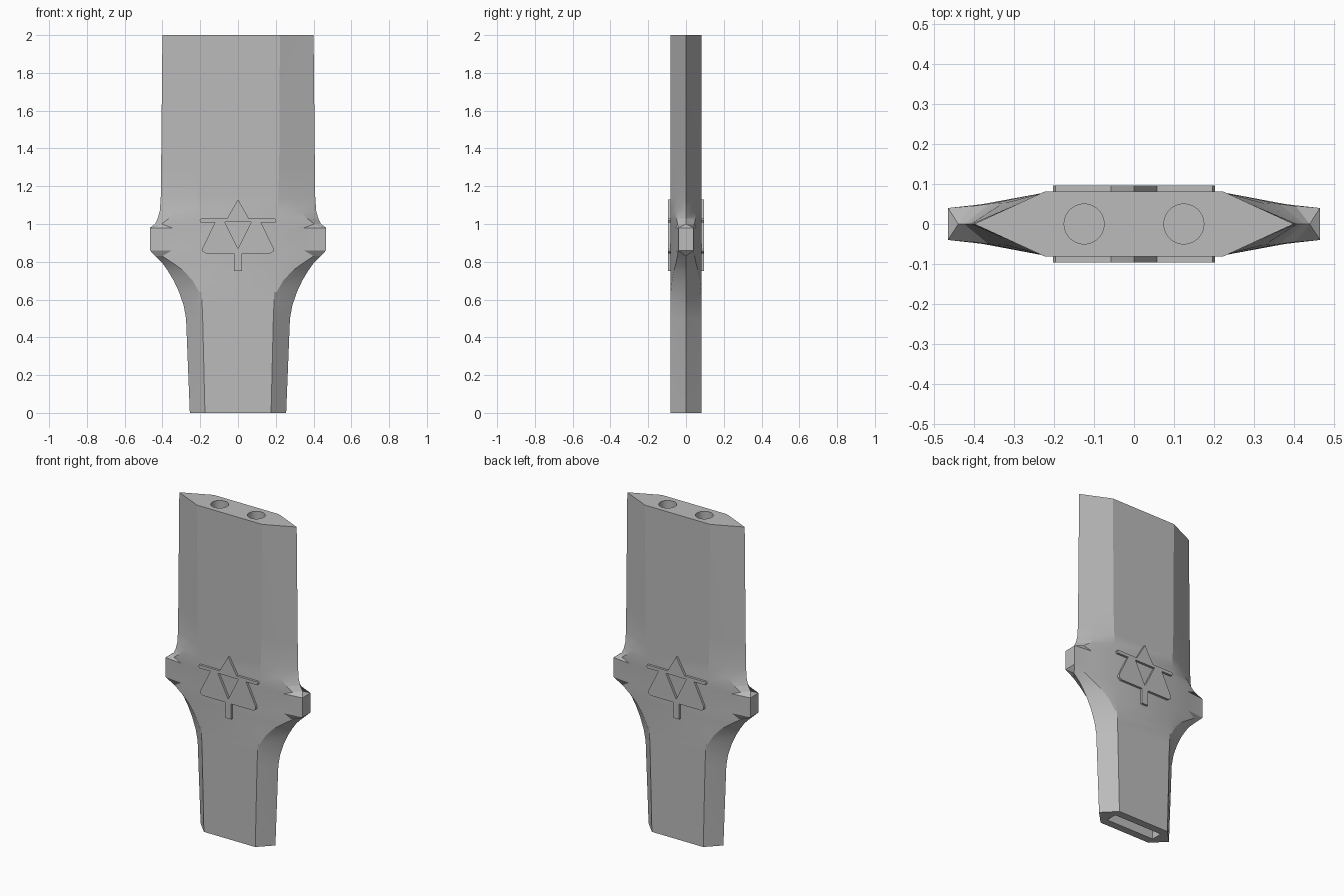
import bpy, bmesh, math
from mathutils import Matrix

if "Cube" in bpy.data.objects:
    bpy.data.objects.remove(bpy.data.objects["Cube"])

GREY = (0.5, 0.5, 0.5, 1)
mat = bpy.data.materials.new("plain grey")
mat.use_nodes = True
mat.diffuse_color = GREY
mat.node_tree.nodes["Principled BSDF"].inputs["Base Color"].default_value = GREY
T = 0.082  # half thickness of the body


def add_object(name, bm):
    bmesh.ops.recalc_face_normals(bm, faces=bm.faces)
    mesh = bpy.data.meshes.new(name)
    bm.to_mesh(mesh)
    bm.free()
    obj = bpy.data.objects.new(name, mesh)
    bpy.context.collection.objects.link(obj)
    mesh.materials.append(mat)
    return obj


# Body stations: height, edge x, flat x, (crease x, crease y) or None, edge half thickness
STATIONS = [
    (0.00, .255, .175, None, 0),
    (0.50, .275, .187, None, 0),
    (0.57, .288, .190, None, 0),
    (0.64, .312, .192, (.205, .080), 0),
    (0.70, .340, .195, (.240, .074), 0),
    (0.75, .370, .197, (.285, .064), 0),
    (0.79, .398, .200, (.340, .054), 0),
    (0.83, .437, .200, (.400, .046), 0),
    (0.86, .466, .200, (.350, .053), .04),
    (0.98, .466, .205, (.350, .053), .04),
    (1.00, .440, .205, (.405, .045), 0),
    (1.03, .425, .208, (.365, .050), 0),
    (1.07, .414, .210, (.330, .051), 0),
    (1.14, .409, .213, None, 0),
    (1.30, .407, .218, None, 0),
    (2.00, .400, .222, None, 0),
]


def section(edge, flat, crease, e):
    if crease is None:
        x = flat + (edge - flat) * .4
        crease = (x, T * .6)
    cx, cy = crease
    half = [(flat, -T), (cx, -cy), (edge, -e), (edge, e), (cx, cy), (flat, T)]
    return half + [(-x, -y) for x, y in half]


bm = bmesh.new()
rings = [[bm.verts.new((x, y, z)) for x, y in section(*rest)]
         for z, *rest in STATIONS]
for low, high in zip(rings, rings[1:]):
    n = len(low)
    for i in range(n):
        j = (i + 1) % n
        bm.faces.new((low[i], low[j], high[j], high[i]))
bm.faces.new(rings[0])
bm.faces.new(rings[-1])
bmesh.ops.remove_doubles(bm, verts=bm.verts, dist=1e-5)
body = add_object("guard_body", bm)


# Round sockets in the top and a flat slot in the bottom
def cut(cutter):
    cutter.hide_render = True
    mod = body.modifiers.new("cut", "BOOLEAN")
    mod.object = cutter
    mod.solver = "EXACT"
    bpy.context.view_layer.objects.active = body
    bpy.ops.object.modifier_apply(modifier=mod.name)
    bpy.data.objects.remove(cutter)


for side in (-1, 1):
    bm = bmesh.new()
    bmesh.ops.create_cone(bm, cap_ends=True, segments=40, radius1=.05, radius2=.05,
                          depth=.4, matrix=Matrix.Translation((side * .125, 0, 2)))
    cut(add_object("socket_cutter", bm))
bm = bmesh.new()
bmesh.ops.create_cube(bm, size=1, matrix=Matrix.Diagonal((.33, .07, 1, 1)))
cut(add_object("slot_cutter", bm))

bpy.ops.object.select_all(action="DESELECT")
body.select_set(True)
bpy.context.view_layer.objects.active = body
bpy.ops.object.shade_smooth_by_angle(angle=math.radians(15))

# Raised geometric emblem on both faces, with a triangular opening
RIGHT = [(0, 1.13), (.058, 1.028), (.197, 1.028), (.203, 1.018), (.197, 1.008),
         (.122, 1.008), (.188, .872), (.187, .855), (.172, .845), (.021, .845),
         (.021, .75)]
outline = RIGHT + [(-x, z) for x, z in reversed(RIGHT[1:])]
opening = [(-.07, 1.01), (.07, 1.01), (0, .87)]


def emblem(name, side):
    curve = bpy.data.curves.new(name, "CURVE")
    curve.dimensions = "2D"
    curve.fill_mode = "BOTH"
    curve.extrude = .012
    for points in (outline, opening):
        spline = curve.splines.new("POLY")
        spline.points.add(len(points) - 1)
        for p, (x, z) in zip(spline.points, points):
            p.co = (x, z, 0, 1)
        spline.use_cyclic_u = True
    curve.materials.append(mat)
    obj = bpy.data.objects.new(name, curve)
    bpy.context.collection.objects.link(obj)
    obj.location.y = side * .084
    obj.rotation_euler.x = math.pi / 2
    bpy.ops.object.select_all(action="DESELECT")
    obj.select_set(True)
    bpy.context.view_layer.objects.active = obj
    bpy.ops.object.convert(target="MESH")
    bpy.ops.object.shade_flat()


emblem("front_emblem", -1)
emblem("back_emblem", 1)
